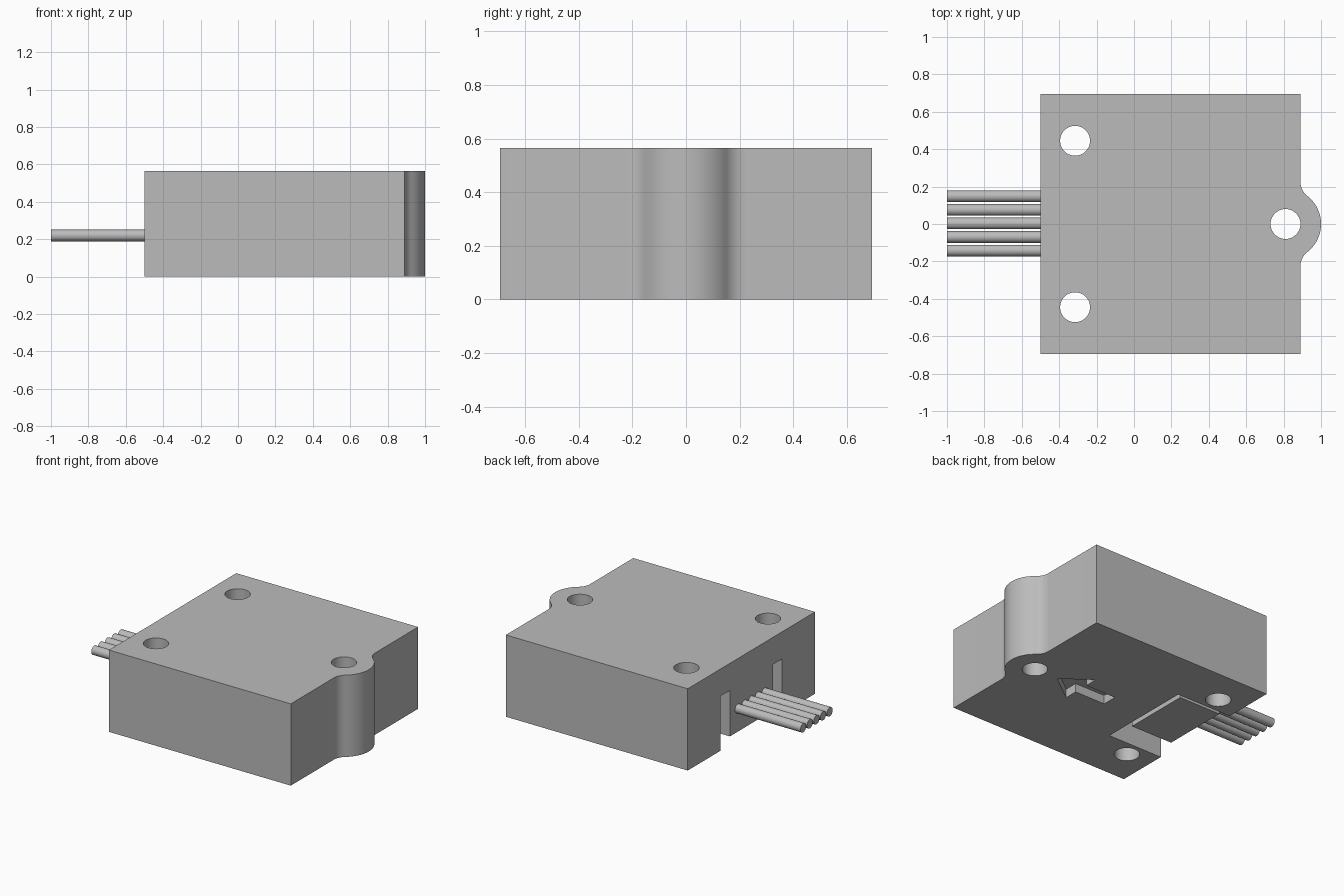
import bpy, bmesh
from math import radians, sin, cos, pi, atan2, hypot

cube = bpy.data.objects.get("Cube")
if cube:
    bpy.data.objects.remove(cube, do_unlink=True)

# Material
grey = bpy.data.materials.new("light_grey")
grey.use_nodes = True
colour = (0.5, 0.5, 0.5, 1)
grey.diffuse_color = colour
grey.node_tree.nodes["Principled BSDF"].inputs["Base Color"].default_value = colour

BACK, FACE, HALF, HEIGHT = -0.5, 0.89, 0.695, 0.565
LUG_X, LUG_R, HOLE_R = 0.81, 0.19, 0.08
RECESS, SLOT_TOP = 0.06, 0.377


def prism(name, outline, z0, z1):
    """Extrude a flat xy outline from z0 to z1."""
    bm = bmesh.new()
    base = bm.faces.new([bm.verts.new((x, y, z0)) for x, y in outline])
    out = bmesh.ops.extrude_face_region(bm, geom=[base])
    top = [v for v in out["geom"] if isinstance(v, bmesh.types.BMVert)]
    bmesh.ops.translate(bm, verts=top, vec=(0, 0, z1 - z0))
    bmesh.ops.recalc_face_normals(bm, faces=bm.faces)
    mesh = bpy.data.meshes.new(name)
    bm.to_mesh(mesh)
    bm.free()
    mesh.materials.append(grey)
    obj = bpy.data.objects.new(name, mesh)
    bpy.context.collection.objects.link(obj)
    return obj


def arc(cx, cy, r, a0, a1, n):
    return [(cx + r * cos(a0 + (a1 - a0) * i / n),
             cy + r * sin(a0 + (a1 - a0) * i / n)) for i in range(n + 1)]


def mirrored(points):
    """Close an outline by mirroring its points across y = 0."""
    return points + [(x, -y) for x, y in reversed(points) if abs(y) > 1e-6]


def select(obj):
    bpy.ops.object.select_all(action="DESELECT")
    obj.select_set(True)
    bpy.context.view_layer.objects.active = obj


def cut(target, cutter):
    mod = target.modifiers.new("cut", "BOOLEAN")
    mod.operation, mod.solver, mod.object = "DIFFERENCE", "EXACT", cutter
    select(target)
    bpy.ops.object.modifier_apply(modifier=mod.name)
    bpy.data.objects.remove(cutter, do_unlink=True)


# Housing: box with a rounded lug blended into its side by fillets
fillet_y = 0.225
d = FACE - LUG_X
fillet_r = (d * d + fillet_y ** 2 - LUG_R ** 2) / (2 * (LUG_R - d))
fillet_x = FACE + fillet_r
angle = atan2(fillet_y, fillet_x - LUG_X)
half = [(BACK, HALF), (FACE, HALF)]
half += arc(fillet_x, fillet_y, fillet_r, pi, pi + angle, 8)
half += arc(LUG_X, 0, LUG_R, angle, 0, 12)[1:]
housing = prism("housing", mirrored(half), 0, HEIGHT)

# Mounting holes
for x, y in ((-0.315, 0.445), (-0.315, -0.445), (LUG_X, 0)):
    circle = arc(x, y, HOLE_R, 0, 2 * pi, 40)[:-1]
    cut(housing, prism("hole_cutter", circle, -0.1, HEIGHT + 0.1))

# Connector: deep slot around three sides of a block, whose underside is recessed
outer, inner, end, gap = 0.335, 0.235, -0.08, 0.1
slot = [(BACK - 0.1, inner), (BACK - 0.1, outer), (end, outer), (end, -outer),
        (BACK - 0.1, -outer), (BACK - 0.1, -inner),
        (end - gap, -inner), (end - gap, inner)]
cut(housing, prism("slot_cutter", slot, -0.1, SLOT_TOP))
mid = end - gap / 2
recess = mirrored([(BACK - 0.1, inner + 0.05), (mid, inner + 0.05)])
cut(housing, prism("recess_cutter", recess, -0.1, RECESS))

# Arrow sunk into the underside
arrow = mirrored([(0.2, 0.052), (0.433, 0.052), (0.433, 0.144), (0.627, 0)])
cut(housing, prism("arrow_cutter", arrow, -0.1, RECESS))

select(housing)
bpy.ops.object.shade_smooth_by_angle(angle=radians(30))

# Wires
for i in range(5):
    bpy.ops.mesh.primitive_cylinder_add(
        vertices=32, radius=0.031, depth=0.51,
        location=(-0.745, (i - 2) * 0.0725 + 0.003, 0.22), rotation=(0, pi / 2, 0))
    wire = bpy.context.object
    wire.name = f"wire_{i + 1}"
    wire.data.materials.append(grey)
    bpy.ops.object.shade_smooth_by_angle(angle=radians(30))
